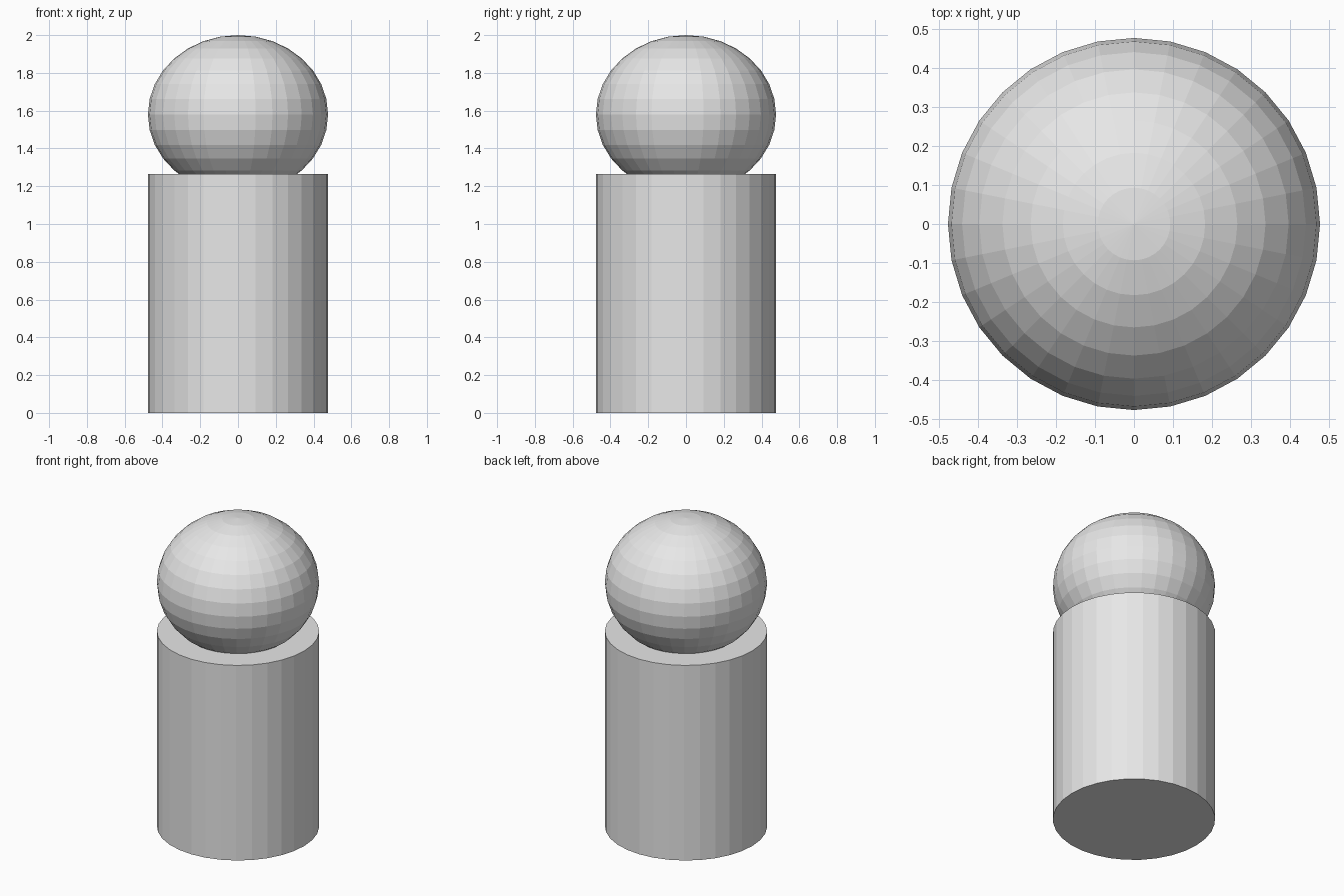
import bpy

cube = bpy.data.objects.get("Cube")
if cube:
    bpy.data.objects.remove(cube, do_unlink=True)

RADIUS = 0.477
BODY_HEIGHT = 1.265
HEAD_HALF_HEIGHT = 0.42
SIDES = 32

# Single plain grey for the whole figure
grey = bpy.data.materials.new("light_grey")
grey.use_nodes = True
colour = (0.8, 0.8, 0.8, 1.0)
grey.diffuse_color = colour
grey.node_tree.nodes["Principled BSDF"].inputs["Base Color"].default_value = colour


def finish(name):
    part = bpy.context.object
    part.name = part.data.name = name
    part.data.materials.append(grey)
    return part


# Straight body with flat caps
bpy.ops.mesh.primitive_cylinder_add(
    vertices=SIDES, radius=RADIUS, depth=BODY_HEIGHT,
    location=(0, 0, BODY_HEIGHT / 2))
finish("body")

# Slightly flattened faceted head, sunk into the body
bpy.ops.mesh.primitive_uv_sphere_add(
    segments=SIDES, ring_count=SIDES // 2, radius=1,
    location=(0, 0, 2 - HEAD_HALF_HEIGHT))
head = finish("head")
head.scale = (RADIUS, RADIUS, HEAD_HALF_HEIGHT)
